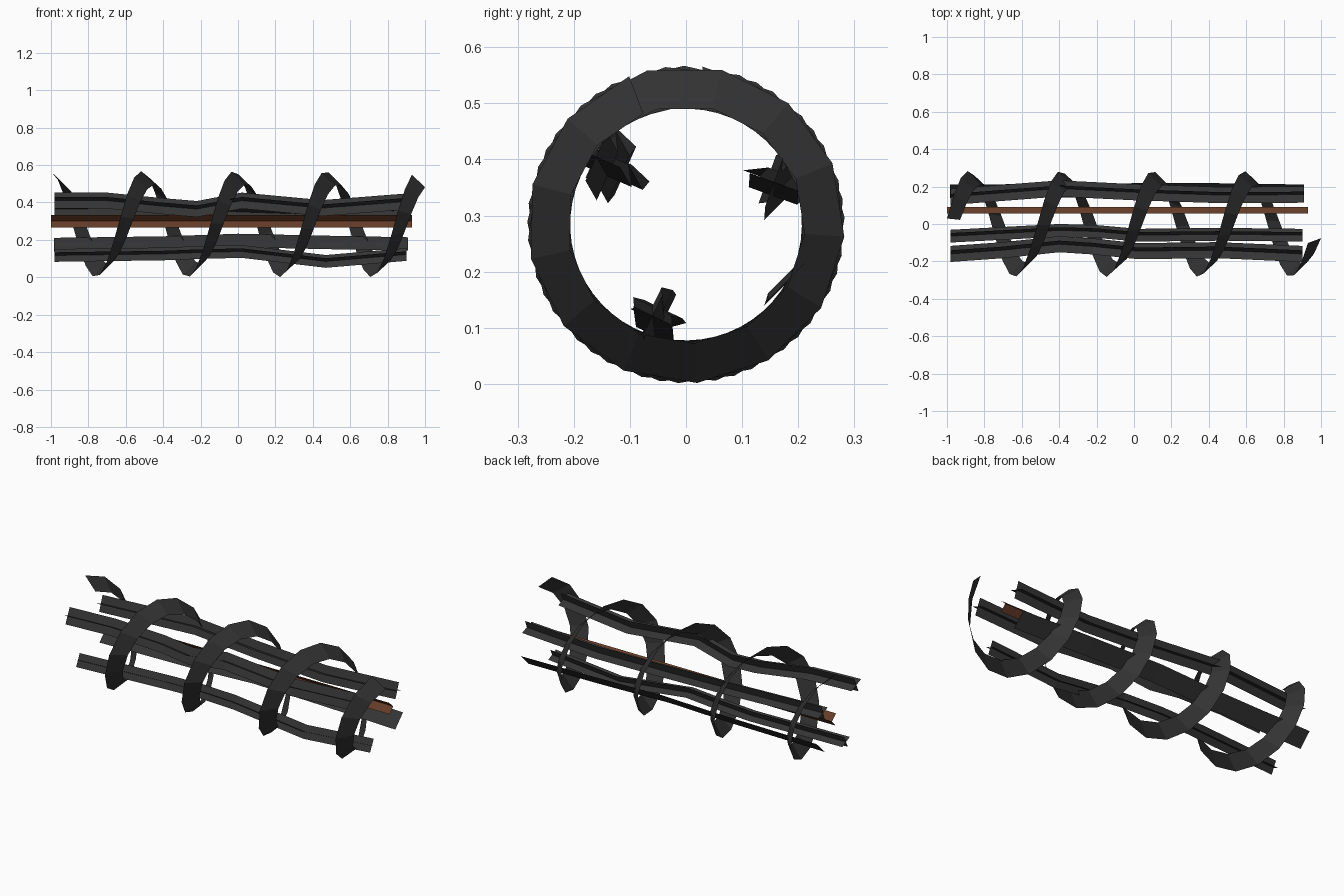
import bpy, math

if "Cube" in bpy.data.objects:
    bpy.data.objects.remove(bpy.data.objects["Cube"])

def material(name, col):
    m = bpy.data.materials.new(name)
    m.diffuse_color = (*col, 1)
    m.use_nodes = True
    m.node_tree.nodes["Principled BSDF"].inputs["Base Color"].default_value = m.diffuse_color
    return m

DARK = material("dark_iron", (0.034, 0.034, 0.034))
BROWN = material("rust_brown", (0.13, 0.045, 0.021))

def mesh_object(name, verts, faces, mat):
    me = bpy.data.meshes.new(name)
    me.from_pydata(verts, [], faces)
    me.materials.append(mat)
    ob = bpy.data.objects.new(name, me)
    bpy.context.collection.objects.link(ob)
    return ob

def sweep(name, path, strips, mat):
    """Sweep flat strips (lists of y,z offsets) along a bent path of x,y,z points."""
    verts, faces = [], []
    for strip in strips:
        base, n = len(verts), len(strip)
        for (x, y, z) in path:
            verts += [(x, y + dy, z + dz) for dy, dz in strip]
        for i in range(len(path) - 1):
            for j in range(n - 1):
                a = base + i * n + j
                faces.append((a, a + 1, a + n + 1, a + n))
    return mesh_object(name, verts, faces, mat)

def cross(r, tilt):
    """Two crossed plates, leaning towards +y by tilt degrees."""
    s, c = r * math.sin(math.radians(tilt)), r * math.cos(math.radians(tilt))
    return [[(-s, -c), (0, 0), (s, c)], [(-c, s), (0, 0), (c, -s)]]

# Bent bars with a cross-shaped section
sweep("upper_front_bar",
      [(-0.98, -0.16, 0.41), (-0.7, -0.14, 0.41), (-0.4, -0.108, 0.38), (-0.22, -0.12, 0.365),
       (0.02, -0.145, 0.41), (0.45, -0.14, 0.37), (0.9, -0.16, 0.405)], cross(0.047, 24), DARK)
sweep("upper_back_bar",
      [(-0.98, 0.145, 0.365), (-0.4, 0.19, 0.37), (0.0, 0.17, 0.35),
       (0.45, 0.155, 0.335), (0.91, 0.157, 0.36)], cross(0.046, 20), DARK)
sweep("lower_front_bar",
      [(-0.98, -0.065, 0.117), (-0.4, -0.034, 0.125), (-0.2, -0.04, 0.133), (0.02, -0.06, 0.138),
       (0.47, -0.055, 0.085), (0.9, -0.06, 0.122)], cross(0.038, 26), DARK)

# Wide tilted flat bar at the lower back
sweep("lower_back_plate",
      [(-0.985, 0.175, 0.175), (-0.4, 0.178, 0.183), (0.0, 0.182, 0.197), (0.45, 0.182, 0.187), (0.91, 0.175, 0.178)],
      [[(-0.036, -0.036), (0.036, 0.036)]], DARK)

# Straight brown angle strip
sweep("brown_angle_strip", [(-1, 0.075, 0.3), (0.93, 0.075, 0.3)],
      [[(-0.02, 0.034), (0.017, 0), (-0.015, -0.035)]], BROWN)

# Spiral band: outer edge leads in -x, inner edge trails in +x
N, R_OUT, R_IN, ZC = 52, 0.283, 0.212, 0.284
verts, faces = [], []
for i in range(N + 1):
    t = i / N
    a = math.radians(6 + t * (360 * 4 - 27))
    x = -1 + 1.93 * t
    for r, dx in ((R_OUT, 0), (R_IN, 0.07)):
        verts.append((x + dx, r * math.sin(a), ZC + r * math.cos(a)))
    if i:
        k = 2 * i
        faces.append((k - 2, k - 1, k + 1, k))
mesh_object("spiral_band", verts, faces, DARK)
